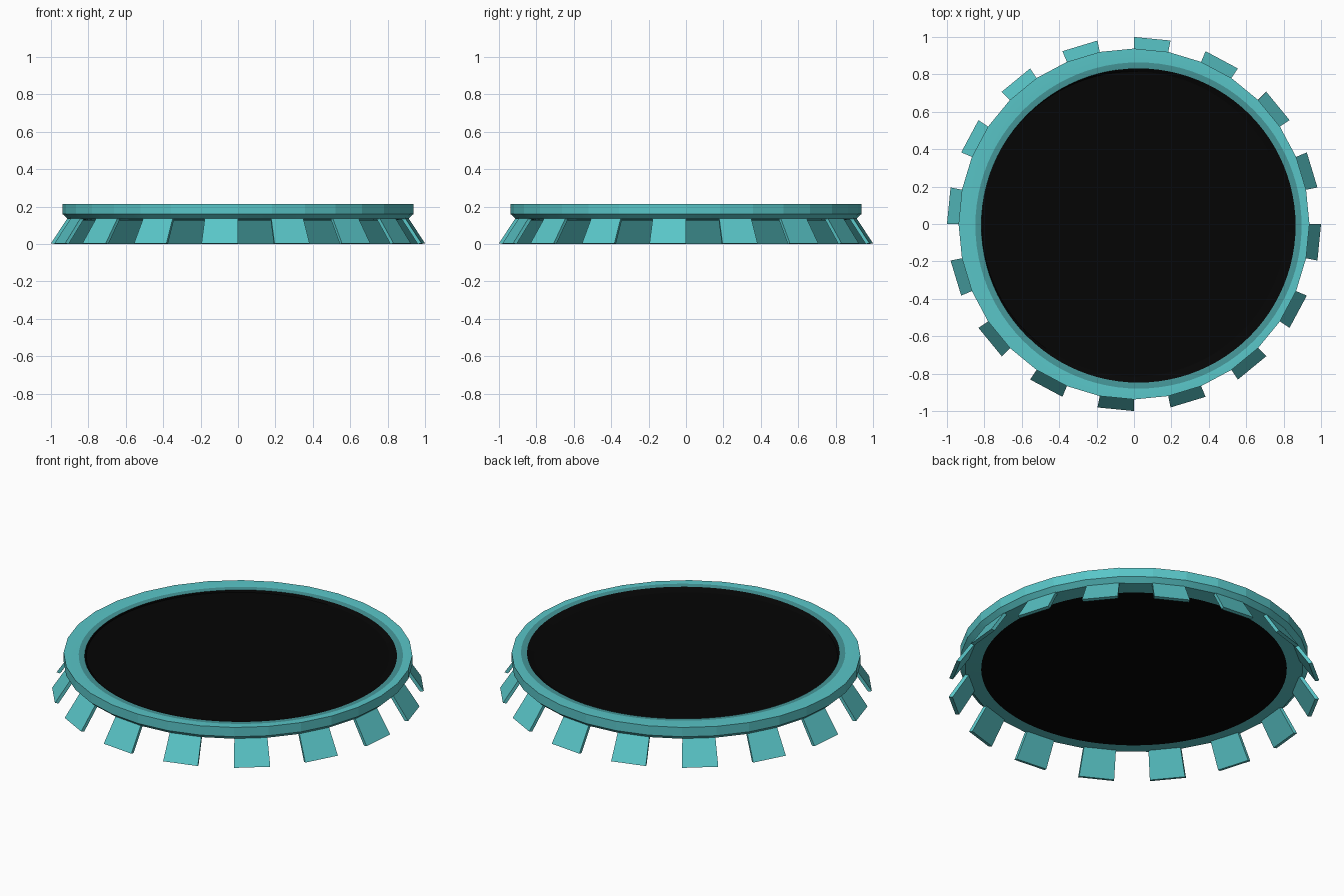
import bpy, bmesh
from math import pi, cos, sin, radians

cube = bpy.data.objects.get("Cube")
if cube:
    bpy.data.objects.remove(cube, do_unlink=True)

SIDES, STEPS = 32, 96          # outer facets, round resolution
SHIFT = (0.024, -0.008)        # the opening sits slightly off centre


def material(name, rgb):
    m = bpy.data.materials.new(name)
    m.use_nodes = True
    m.diffuse_color = (*rgb, 1)
    m.node_tree.nodes["Principled BSDF"].inputs["Base Color"].default_value = (*rgb, 1)
    return m


teal = material("teal", (0.1, 0.56, 0.575))
dark_teal = material("dark_teal", (0.06, 0.31, 0.32))
black = material("black", (0.0015, 0.0015, 0.0015))


def finish(name, bm, mats):
    bmesh.ops.recalc_face_normals(bm, faces=bm.faces)
    mesh = bpy.data.meshes.new(name)
    bm.to_mesh(mesh)
    bm.free()
    for m in mats:
        mesh.materials.append(m)
    obj = bpy.data.objects.new(name, mesh)
    bpy.context.collection.objects.link(obj)
    bpy.ops.object.select_all(action="DESELECT")
    obj.select_set(True)
    bpy.context.view_layer.objects.active = obj
    bpy.ops.object.shade_smooth_by_angle(angle=radians(8))


def loop(bm, radius, z, style):
    """One closed loop: 'facet' is a polygon, 'round' a circle, 'offset' a shifted circle."""
    verts = []
    for i in range(STEPS):
        a = 2 * pi * i / STEPS
        r, dx, dy = radius, 0, 0
        if style == "facet":
            half = pi / SIDES
            r = radius * cos(half) / cos(a % (2 * half) - half)
        elif style == "offset":
            dx, dy = SHIFT
        verts.append(bm.verts.new((r * cos(a) + dx, r * sin(a) + dy, z)))
    return verts


def bridge(bm, a, b, index=0):
    for i in range(STEPS):
        j = (i + 1) % STEPS
        bm.faces.new((a[i], a[j], b[j], b[i])).material_index = index


# Rim: faceted outside, round opening, darker inner lip
bm = bmesh.new()
profile = [(0.822, 0.126, "round"), (0.91, 0.135, "facet"), (0.938, 0.16, "facet"),
           (0.938, 0.215, "facet"), (0.872, 0.215, "offset"), (0.84, 0.212, "offset")]
loops = [loop(bm, *p) for p in profile]
for k in range(len(loops) - 1):
    bridge(bm, loops[k], loops[k + 1], int(k == len(loops) - 2))
finish("rim", bm, [teal, dark_teal])

# Very shallow dish filling the opening, closed underneath
bm = bmesh.new()
profile = [(0.822, 0.126, "round"), (0.84, 0.212, "offset"), (0.815, 0.2, "round")]
loops = [loop(bm, *p) for p in profile]
for a, b in zip(loops, loops[1:]):
    bridge(bm, a, b)
bm.faces.new(loops[0])
bm.faces.new(loops[-1])
finish("inner_dish", bm, [black])

# Flared tabs on every second facet
section = [(0.91, 0.14), (1.0, 0.004), (0.98, 0), (0.888, 0.14)]
bm = bmesh.new()
for t in range(0, SIDES, 2):
    ends = []
    for edge in (t, t - 1):
        a = 2 * pi * edge / SIDES
        ends.append([bm.verts.new((r * cos(a), r * sin(a), z)) for r, z in section])
    for end in ends:
        bm.faces.new(end)
    for i in range(4):
        j = (i + 1) % 4
        bm.faces.new((ends[0][i], ends[0][j], ends[1][j], ends[1][i]))
finish("flared_tabs", bm, [teal])
